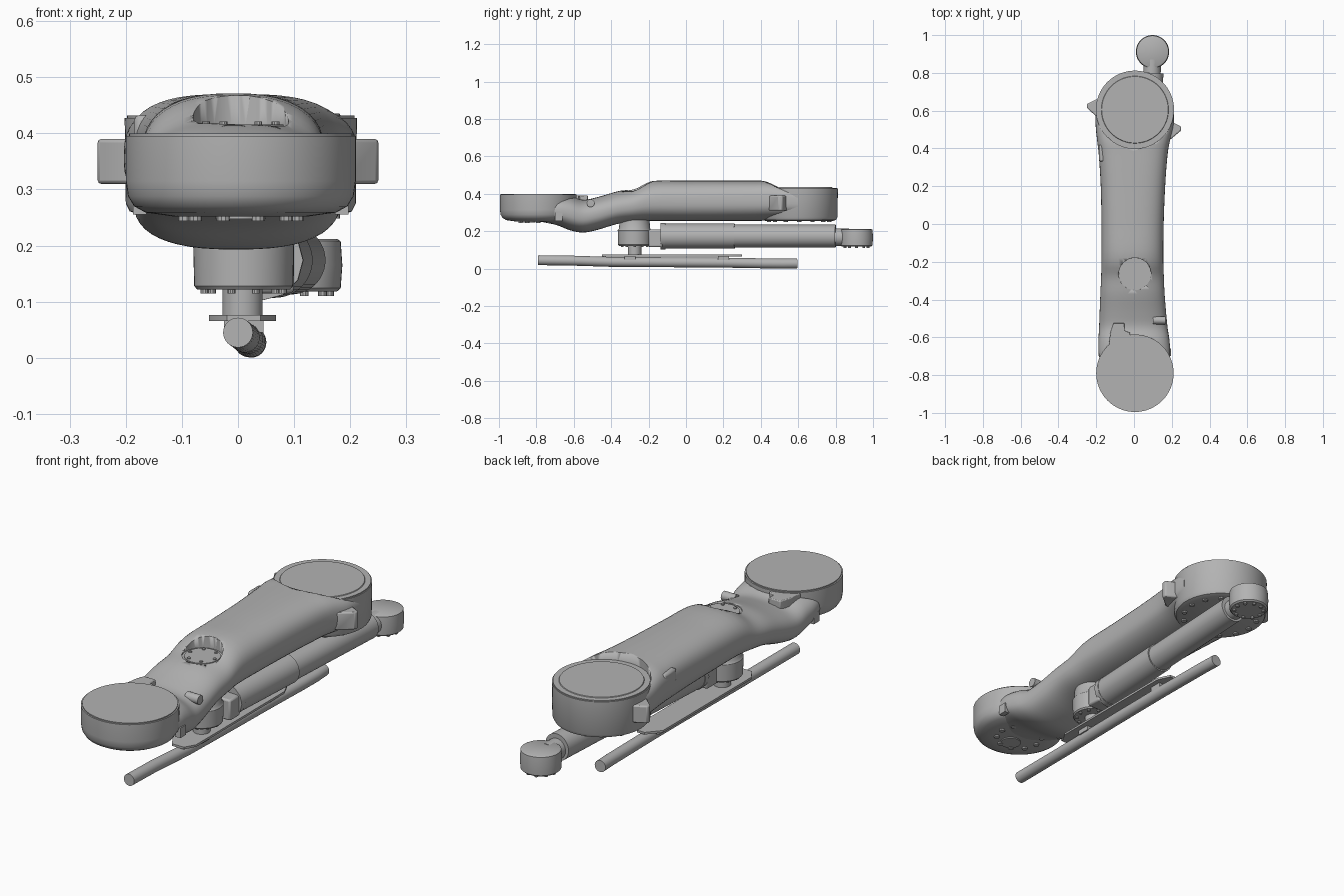
import bpy, bmesh, math
from mathutils import Vector

cube = bpy.data.objects.get("Cube")
if cube:
    bpy.data.objects.remove(cube, do_unlink=True)

grey = bpy.data.materials.new("plain grey")
grey.use_nodes = True
COLOUR = (0.45, 0.45, 0.45, 1)
grey.diffuse_color = COLOUR
grey.node_tree.nodes["Principled BSDF"].inputs["Base Color"].default_value = COLOUR


def finish(name, bm, angle=35):
    bmesh.ops.recalc_face_normals(bm, faces=bm.faces)
    mesh = bpy.data.meshes.new(name)
    bm.to_mesh(mesh)
    bm.free()
    mesh.materials.append(grey)
    ob = bpy.data.objects.new(name, mesh)
    bpy.context.collection.objects.link(ob)
    bpy.ops.object.select_all(action='DESELECT')
    ob.select_set(True)
    bpy.context.view_layer.objects.active = ob
    bpy.ops.object.shade_smooth_by_angle(angle=math.radians(angle))
    return ob


def skin(name, rings, angle=35):
    """Join closed rings of points into a capped solid."""
    bm = bmesh.new()
    loops = [[bm.verts.new(p) for p in ring] for ring in rings]
    for a, b in zip(loops, loops[1:]):
        n = len(a)
        for i in range(n):
            bm.faces.new((a[i], a[(i + 1) % n], b[(i + 1) % n], b[i]))
    bm.faces.new(loops[0])
    bm.faces.new(loops[-1])
    return finish(name, bm, angle)


def lathe(name, x, y, profile, sides=64):
    """Turn (radius, height) points about a vertical axis."""
    turn = [2 * math.pi * i / sides for i in range(sides)]
    return skin(name, [[(x + r * math.cos(t), y + r * math.sin(t), z) for t in turn]
                       for r, z in profile])


def rod(name, path, radius, sides=32):
    """Round bar through the points of a path."""
    pts = [Vector(p) for p in path]
    rings = []
    for i, p in enumerate(pts):
        d = (pts[min(i + 1, len(pts) - 1)] - pts[max(i - 1, 0)]).normalized()
        u = d.orthogonal().normalized() if abs(d.z) > 0.9 else d.cross(Vector((0, 0, 1))).normalized()
        v = d.cross(u)
        rings.append([p + radius * (math.cos(t) * u + math.sin(t) * v)
                      for t in (2 * math.pi * k / sides for k in range(sides))])
    return skin(name, rings)


def prism(name, outline, z0, z1, bevel=0.0):
    ob = skin(name, [[(x, y, z) for x, y in outline] for z in (z0, z1)])
    if bevel:
        m = ob.modifiers.new("soft edges", 'BEVEL')
        m.width, m.segments = bevel, 2
    return ob


def box(name, x0, x1, y0, y1, z0, z1, bevel=0.0):
    return prism(name, [(x0, y0), (x1, y0), (x1, y1), (x0, y1)], z0, z1, bevel)


def bolts(name, x, y, ring, count, radius, z0, z1, start=0.0, arc=2 * math.pi):
    for i in range(count):
        t = start + arc * i / count
        bx, by = x + ring * math.cos(t), y + ring * math.sin(t)
        lathe(f"{name}_{i + 1}", bx, by, [(radius, z0), (radius, z1)], 10)


def cut(ob, cutter):
    cutter.hide_render = True
    m = ob.modifiers.new("cut", 'BOOLEAN')
    m.operation, m.solver, m.object = 'DIFFERENCE', 'EXACT', cutter
    bpy.ops.object.select_all(action='DESELECT')
    bpy.context.view_layer.objects.active = ob
    ob.select_set(True)
    bpy.ops.object.modifier_apply(modifier=m.name)
    bpy.data.objects.remove(cutter, do_unlink=True)


# Main arm: y, right x, left x, bottom, top, squareness of the top
STATIONS = [
    (-0.82, -.15, .16, .258, .385, 2.6),
    (-0.70, -.185, .19, .235, .390, 2.6),
    (-0.62, -.188, .188, .205, .388, 2.5),
    (-0.55, -.185, .178, .193, .368, 2.4),
    (-0.47, -.182, .170, .208, .383, 2.3),
    (-0.37, -.178, .162, .238, .412, 2.2),
    (-0.28, -.174, .158, .250, .430, 2.2),
    (-0.18, -.172, .155, .255, .468, 2.4),
    (0.00, -.172, .157, .255, .470, 2.6),
    (0.20, -.176, .165, .255, .470, 2.8),
    (0.36, -.186, .177, .255, .470, 3.0),
    (0.44, -.195, .190, .257, .468, 3.2),
    (0.52, -.203, .210, .260, .450, 3.6),
    (0.60, -.203, .212, .264, .434, 4.0),
]


def spline(a, b, c, d, t):
    return b + t / 2 * (c - a + t * (2 * a - 5 * b + 4 * c - d + t * (3 * (b - c) + d - a)))


def arm_ring(s, n=48):
    y, xr, xl, zb, zt, sq = s
    cx, hw, zm = (xr + xl) / 2, (xl - xr) / 2, zb + (zt - zb) * 0.48
    ring = []
    for k in range(n):
        c, v = math.cos(2 * math.pi * k / n), math.sin(2 * math.pi * k / n)
        e = 2 / (sq if v > 0 else 2.5)
        h = zt - zm if v > 0 else zm - zb
        ring.append((cx + hw * math.copysign(abs(c) ** e, c), y,
                     zm + h * math.copysign(abs(v) ** e, v)))
    return ring


rings = []
last = len(STATIONS) - 1
for i in range(last):
    four = [STATIONS[max(0, min(last, i + k))] for k in (-1, 0, 1, 2)]
    for t in (0, 0.25, 0.5, 0.75):
        rings.append(arm_ring([spline(*col, t) for col in zip(*four)]))
rings.append(arm_ring(STATIONS[-1]))
arm = skin("arm_body", rings, 40)

# Seats cut into the arm for the drums and the round service cover
cut(arm, lathe("rear_seat_cutter", .005, .605, [(.205, .41), (.205, .6)]))
cut(arm, lathe("front_seat_cutter", .005, -.79, [(.203, .36), (.203, .6)]))
cut(arm, lathe("cover_cutter", .005, -.265, [(.085, .413), (.085, .6)]))
lathe("service_cover", .005, -.265, [(.076, .40), (.076, .416)])
bolts("cover_bolt", .005, -.265, .062, 6, .007, .41, .421)

# Round drums at both ends with lids
lathe("front_drum", .005, -.79, [(.12, .252), (.17, .259), (.19, .270), (.201, .288),
                                 (.205, .315), (.205, .395)])
lathe("front_lid", .005, -.79, [(.199, .39), (.199, .400)])
lathe("rear_drum", .005, .605, [(.18, .255), (.198, .261), (.205, .275), (.207, .427)])
lathe("rear_lid", .005, .605, [(.203, .42), (.203, .432), (.178, .432), (.176, .435)])

# Fasteners under the drums
bolts("front_flange_bolt", .005, -.79, .10, 10, .012, .244, .26)
bolts("rear_flange_bolt", .005, .605, .165, 14, .012, .248, .262)
lathe("front_under_cap", .005, -.85, [(.045, .247), (.045, .26)], 24)

# Lugs, pads and pin on the arm
prism("right_lug", [(-.15, .55), (-.20, .57), (-.25, .615), (-.25, .635), (-.20, .66), (-.15, .66)],
      .31, .39, .006)
prism("left_lug", [(.15, .44), (.19, .445), (.25, .495), (.25, .515), (.20, .54), (.15, .55)],
      .31, .39, .006)
box("right_pad", -.185, -.15, .33, .42, .37, .433, .01)
prism("front_bracket", [(-.135, -.65), (-.02, -.60), (-.02, -.575), (-.05, -.565),
                        (-.05, -.525), (-.11, -.525), (-.125, -.57)], .35, .392, .004)
rod("side_pin", [(.10, -.51, .35), (.166, -.51, .35)], .021, 20)
for side in (-1, 1):
    box("drum_foot", .005 + side * .18 - .012, .005 + side * .18 + .012, -.70, -.66, .255, .30)

# Wrist joint under the arm
lathe("wrist_housing", .01, -.275, [(.083, .122), (.088, .128), (.09, .205), (.083, .215), (.08, .26)], 48)
lathe("wrist_shaft", .008, -.275, [(.036, .07), (.036, .125)], 32)
bolts("wrist_bolt", .01, -.275, .07, 10, .007, .115, .125)
box("wrist_block", -.02, .10, -.20, -.125, .115, .21, .008)

# Lower tube and its end knob
rod("tube_collar", [(.045, -.135, .174), (.046, -.11, .174)], .071, 12)
rod("tube_wide", [(.046, -.12, .174), (.066, .26, .174)], .067, 48)
rod("tube_narrow", [(.066, .25, .174), (.095, .80, .174)], .061, 48)
rod("tube_neck", [(.095, .79, .168), (.098, .87, .168)], .046, 32)
lathe("end_knob", .098, .912, [(.078, .118), (.085, .124), (.088, .165), (.085, .208), (.078, .212)], 48)
bolts("knob_bolt", .098, .912, .065, 10, .008, .110, .12)

# Plate and long bar at the base
prism("base_plate", [(-.052, -.40), (-.02, -.45), (.04, -.45), (.068, -.40),
                     (.068, .24), (.04, .30), (0, .30), (-.052, .24)], .066, .076)
for y in (-.30, .20):
    box("bar_clamp", -.025, .045, y - .03, y + .03, .045, .07)
rod("long_bar", [(0, -.79, .045), (.003, -.62, .043), (.012, -.40, .036), (.018, -.1, .034),
                 (.022, .2, .032), (.024, .42, .028), (.024, .52, .027), (.020, .594, .0275)], .0265, 32)
